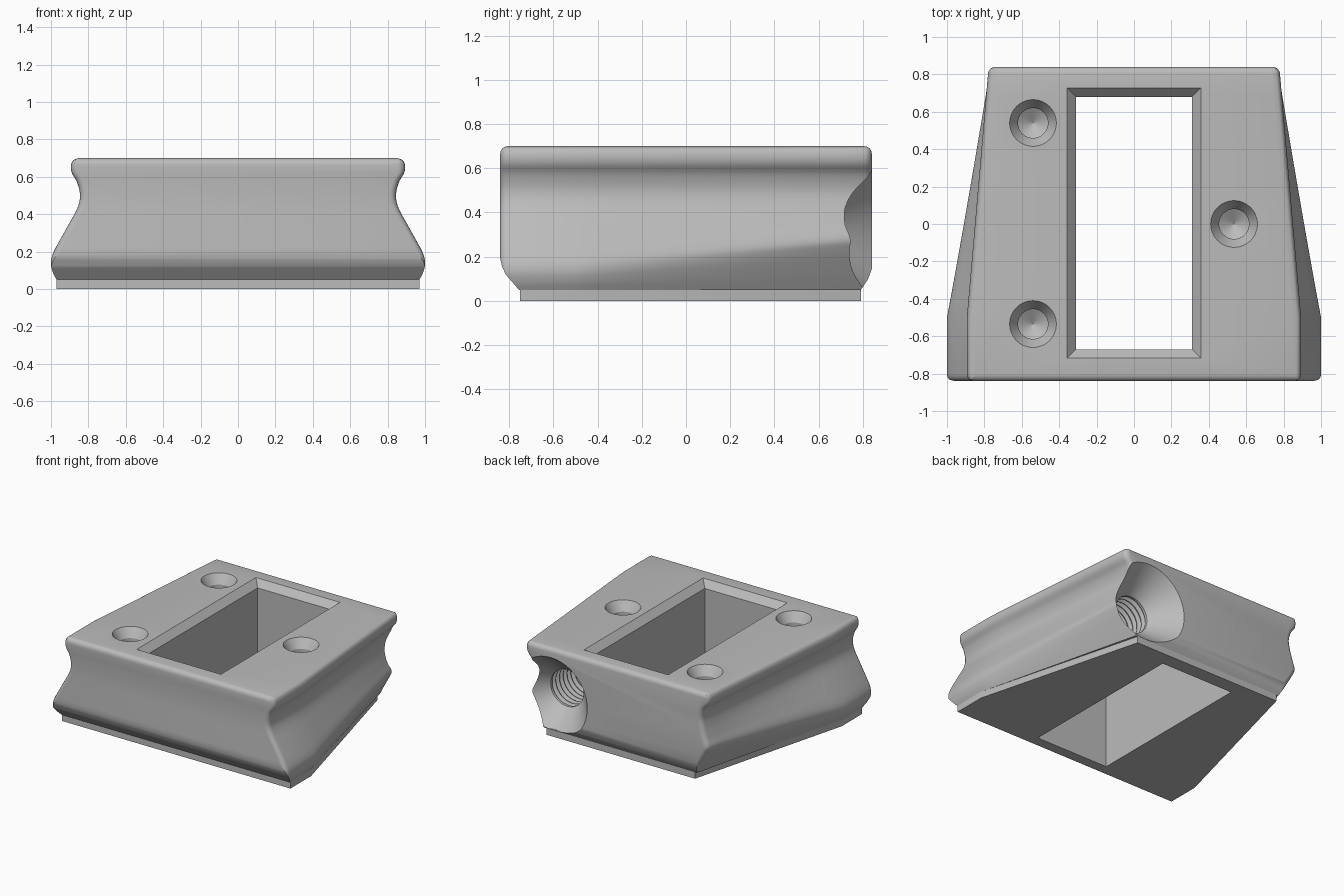
import bpy, bmesh, math
from mathutils import Vector, Matrix

cube = bpy.data.objects.get("Cube")
if cube:
    bpy.data.objects.remove(cube, do_unlink=True)

grey = bpy.data.materials.new("plain grey")
grey.use_nodes = True
grey.diffuse_color = (0.5, 0.5, 0.5, 1)
grey.node_tree.nodes["Principled BSDF"].inputs["Base Color"].default_value = grey.diffuse_color


def make_object(name, bm):
    bmesh.ops.recalc_face_normals(bm, faces=bm.faces)
    mesh = bpy.data.meshes.new(name)
    bm.to_mesh(mesh)
    bm.free()
    mesh.materials.append(grey)
    obj = bpy.data.objects.new(name, mesh)
    bpy.context.collection.objects.link(obj)
    return obj


def loft(name, rings, cuts=()):
    """Skin a list of closed rings, cap the ends, then trim with planes."""
    bm = bmesh.new()
    rows = [[bm.verts.new(p) for p in ring] for ring in rings]
    for a, b in zip(rows, rows[1:]):
        n = len(a)
        for i in range(n):
            bm.faces.new((a[i], a[(i + 1) % n], b[(i + 1) % n], b[i]))
    bm.faces.new(rows[0])
    bm.faces.new(rows[-1])
    for point, normal in cuts:
        geom = bm.verts[:] + bm.edges[:] + bm.faces[:]
        cut = bmesh.ops.bisect_plane(bm, geom=geom, plane_co=point,
                                     plane_no=normal, clear_outer=True)
        edges = [e for e in cut["geom_cut"] if isinstance(e, bmesh.types.BMEdge)]
        bmesh.ops.contextual_create(bm, geom=edges)
    return make_object(name, bm)


def lathe(name, profile, matrix, sides=48):
    """Turn (radius, height) pairs about the local z axis."""
    rings = [[matrix @ Vector((r * math.cos(math.tau * i / sides),
                               r * math.sin(math.tau * i / sides), h))
              for i in range(sides)] for r, h in profile]
    return loft(name, rings)


def rectangle(x, y0, y1, z):
    return [(-x, y0, z), (x, y0, z), (x, y1, z), (-x, y1, z)]


def curve(points, steps=5):
    """Catmull-Rom smoothing through the half profile."""
    pts = [Vector(p) for p in points]
    pts = [pts[0]] + pts + [pts[-1]]
    out = []
    for a, b, c, d in zip(pts, pts[1:], pts[2:], pts[3:]):
        for k in range(steps):
            t = k / steps
            out.append(0.5 * (2 * b + (c - a) * t + (2 * a - 5 * b + 4 * c - d) * t * t
                              + (3 * b - a - 3 * c + d) * t ** 3))
    return out + [pts[-1]]


# Half profiles (x, z) of the waisted sides, wide front and narrow back
TOP = 0.7
front = curve([(.97, .05), (.99, .09), (1, .14), (.985, .2), (.92, .32), (.86, .43),
               (.845, .5), (.86, .57), (.888, .62), (.893, .66), (.88, .69), (.85, TOP)])
back = curve([(.635, .05), (.69, .14), (.748, .24), (.768, .29), (.75, .35), (.727, .43),
              (.717, .5), (.735, .57), (.77, .62), (.777, .66), (.765, .69), (.735, TOP)])
BEND, END, ROUND = -.5, .84, .035


def section(y, inset=0):
    t = max(0, (y - BEND) / (END - BEND))
    half = [f.lerp(b, t) for f, b in zip(front, back)]
    half = [(p.x - inset, min(p.y, TOP - inset)) for p in half]
    return [(x, y, z) for x, z in half] + [(-x, y, z) for x, z in reversed(half)]


# Body with rounded ends
angles = [math.radians(a) for a in (0, 22, 45, 67, 90)]
ends = [(END - ROUND * (1 - math.sin(a)), ROUND * (1 - math.cos(a))) for a in angles]
middle = [BEND + (END - ROUND - BEND) * i / 12 for i in range(12)]
rings = [section(-y, d) for y, d in reversed(ends)]
rings += [section(y) for y in middle] + [section(y, d) for y, d in ends]
# Chamfers along the lower front and back edges, in rounded steps
trims = [((0, -.755, .05), (0, -.7, -.6)), ((0, -.815, .12), (0, -.87, -.4)),
         ((0, -.834, .165), (0, -.97, -.2)),
         ((0, .79, .05), (0, .8, -.55)), ((0, .82, .092), (0, .92, -.35))]
body = loft("body", rings, [(p, Vector(n).normalized()) for p, n in trims])

# Thin base plate
outline = [(.97, -.75), (.97, BEND), (.63, .79)]
outline += [(-x, y) for x, y in reversed(outline)]
plate = loft("base_plate", [[(x, y, z) for x, y in outline] for z in (0, .056)])

# Cutters: central window, screw holes, threaded bore
window = loft("window_cutter", [rectangle(.31, -.67, .68, -.1),
                                rectangle(.31, -.67, .68, .65),
                                rectangle(.357, -.717, .727, TOP),
                                rectangle(.367, -.727, .737, TOP + .01)])
screw = [(.135, .71), (.125, TOP), (.08, .63), (.08, .4), (.001, .35)]
holes = [lathe("screw_hole_cutter", screw, Matrix.Translation((x, y, 0)))
         for x, y in ((-.54, .54), (-.54, -.535), (.535, 0))]
bore = [(.327, -.02), (.31, 0), (.14, .2)]
for i in range(10):
    h = .22 + i * .045
    bore += [(.14, h), (.165, h + .018), (.165, h + .025), (.14, h + .04)]
bore += [(.14, .7), (.001, .76)]
threads = lathe("bore_cutter", bore, Matrix.Translation((.56, END, .32))
                @ Matrix.Rotation(math.pi / 2, 4, "X"))


def carve(target, cutters):
    for cutter in cutters:
        mod = target.modifiers.new(cutter.name, "BOOLEAN")
        mod.operation = "DIFFERENCE"
        mod.solver = "EXACT"
        mod.object = cutter
    graph = bpy.context.evaluated_depsgraph_get()
    target_mesh = bpy.data.meshes.new_from_object(target.evaluated_get(graph))
    target.modifiers.clear()
    target.data = target_mesh


carve(body, [window, *holes, threads])
carve(plate, [window])
for cutter in [window, threads, *holes]:
    bpy.data.objects.remove(cutter, do_unlink=True)

# Smooth shading that keeps machined edges crisp
bpy.ops.object.select_all(action="DESELECT")
for obj in (body, plate):
    obj.select_set(True)
bpy.context.view_layer.objects.active = body
bpy.ops.object.shade_smooth_by_angle(angle=math.radians(28))
